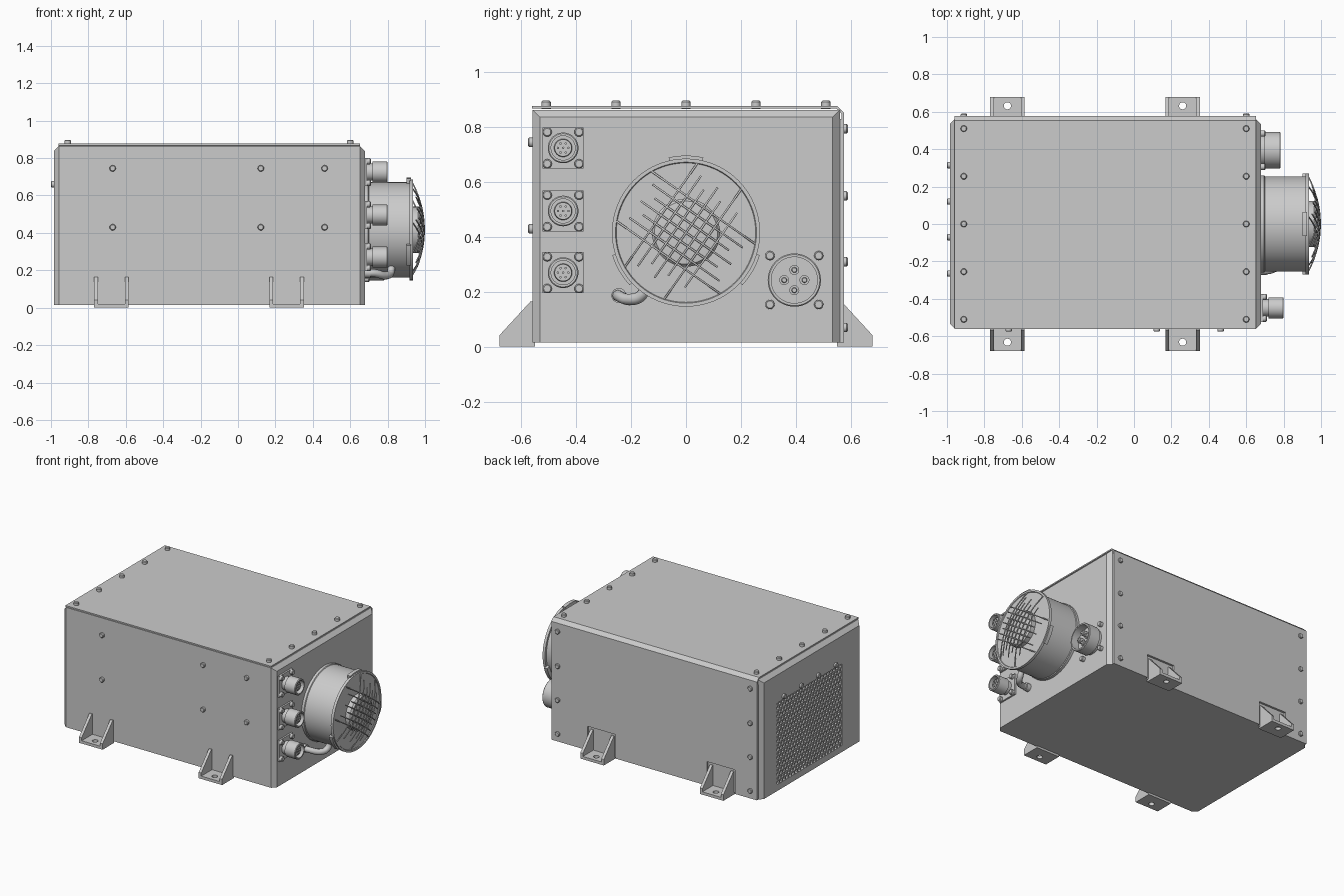
import bpy, bmesh, math
from mathutils import Vector

if "Cube" in bpy.data.objects:
    bpy.data.objects.remove(bpy.data.objects["Cube"])


def finish(name, bm):
    bmesh.ops.remove_doubles(bm, verts=bm.verts, dist=1e-5)
    bmesh.ops.recalc_face_normals(bm, faces=bm.faces)
    me = bpy.data.meshes.new(name)
    bm.to_mesh(me)
    bm.free()
    ob = bpy.data.objects.new(name, me)
    bpy.context.collection.objects.link(ob)
    return ob


def prism(name, pts, vec):
    """Extrude a flat outline along a vector."""
    bm = bmesh.new()
    f = bm.faces.new([bm.verts.new(p) for p in pts])
    r = bmesh.ops.extrude_face_region(bm, geom=[f])
    bmesh.ops.translate(bm, vec=vec, verts=[v for v in r['geom'] if isinstance(v, bmesh.types.BMVert)])
    return finish(name, bm)


def box(name, a, b):
    return prism(name, [(a[0], a[1], a[2]), (b[0], a[1], a[2]), (b[0], b[1], a[2]), (a[0], b[1], a[2])],
                 (0, 0, b[2] - a[2]))


def lathe(name, profile, loc, axis=(1, 0, 0), n=32):
    """Revolve (height, radius) pairs about an axis; the ends are capped."""
    bm = bmesh.new()
    q = Vector(axis).to_track_quat('Z', 'Y')
    rings = []
    for h, r in profile:
        rings.append([bm.verts.new(Vector(loc) + q @ Vector((r * math.cos(2 * math.pi * i / n),
                      r * math.sin(2 * math.pi * i / n), h))) for i in range(n)])
    for a, b in zip(rings, rings[1:]):
        for i in range(n):
            bm.faces.new((a[i], a[(i + 1) % n], b[(i + 1) % n], b[i]))
    bm.faces.new(rings[0])
    bm.faces.new(rings[-1])
    return finish(name, bm)


def screw(name, loc, axis, h=0.02):
    lathe(name, [(-0.01, 0.017), (h - 0.004, 0.017), (h, 0.013)], loc, axis, 16)


def cut(ob, cutter):
    cutter.hide_render = True
    m = ob.modifiers.new("cut", 'BOOLEAN')
    m.object, m.operation, m.solver = cutter, 'DIFFERENCE', 'EXACT'
    bpy.context.view_layer.objects.active = ob
    bpy.ops.object.modifier_apply(modifier=m.name)
    bpy.data.objects.remove(cutter)


def tube(name, splines, r, kind='POLY'):
    cu = bpy.data.curves.new(name, 'CURVE')
    cu.dimensions, cu.bevel_depth, cu.bevel_resolution, cu.use_fill_caps = '3D', r, 2, True
    for pts in splines:
        s = cu.splines.new(kind)
        if kind == 'BEZIER':
            s.bezier_points.add(len(pts) - 1)
            for bp, p in zip(s.bezier_points, pts):
                bp.co, bp.handle_left_type, bp.handle_right_type = p, 'AUTO', 'AUTO'
        else:
            s.points.add(len(pts) - 1)
            for sp, p in zip(s.points, pts):
                sp.co = (*p, 1)
    ob = bpy.data.objects.new(name, cu)
    bpy.context.collection.objects.link(ob)


# Housing: end faces folded with a chamfer on the upright and top edges
X0, X1, Y0, Y1 = -0.985, 0.678, -0.56, 0.562
body = box("housing", (X0, Y0, 0.015), (X1, Y1, 0.864))
bm = bmesh.new()
bm.from_mesh(body.data)
edges = []
for e in bm.edges:
    d, m = e.verts[0].co - e.verts[1].co, (e.verts[0].co + e.verts[1].co) / 2
    if abs(d.z) > 0.1 or (abs(d.y) > 0.1 and m.z > 0.5):
        edges.append(e)
bmesh.ops.bevel(bm, geom=edges, offset=0.027, segments=1, affect='EDGES', profile=0.5)
bm.to_mesh(body.data)
bm.free()

# Intake grille on the left end: recess plus hexagon-perforated plate
cut(body, box("intake_cutter", (-1.1, -0.34, 0.06), (X0 + 0.05, 0.39, 0.64)))
R = 0.0196
bm = bmesh.new()
for row in range(20):
    for col in range(22):
        cy = -0.34 + (col + 0.5 * (row % 2)) * R * math.sqrt(3)
        cz = 0.071 + row * R * 1.5
        ring = lambda s, x: [bm.verts.new((x, cy + s * R * math.sin(k * math.pi / 3),
                                           cz + s * R * math.cos(k * math.pi / 3))) for k in range(6)]
        o, i, b = ring(1, X0 + 0.003), ring(0.68, X0 + 0.003), ring(0.68, X0 + 0.015)
        for k in range(6):
            j = (k + 1) % 6
            bm.faces.new((o[k], o[j], i[j], i[k]))
            bm.faces.new((i[k], i[j], b[j], b[k]))
finish("intake_grille", bm)
for y in (0.315, 0.12, -0.07, -0.265):
    screw("grille_screw", (X0, y, 0.66), (-1, 0, 0), 0.015)

# Cover: top sheet with a folded edge, and the rear sheet notched for the feet
LX0, LX1 = -0.96, 0.652
prof = [(-0.562, 0.868), (-0.562, 0.877), (0.553, 0.877), (0.577, 0.853), (0.577, 0.83),
        (0.567, 0.83), (0.567, 0.849), (0.549, 0.868)]
prism("top_cover", [(LX0, y, z) for y, z in prof], (LX1 - LX0, 0, 0))
FEET = (-0.677, 0.26)
outline = [(LX0, 0.83), (LX0, 0.015)]
for x in FEET:
    outline += [(x - 0.11, 0.015), (x - 0.11, 0.185), (x + 0.11, 0.185), (x + 0.11, 0.015)]
outline += [(LX1, 0.015), (LX1, 0.83)]
prism("rear_cover", [(x, 0.56, z) for x, z in outline], (0, 0.017, 0))
for x in (-0.91, 0.6):
    for y in (-0.51, -0.255, 0, 0.255, 0.51):
        screw("top_screw", (x, y, 0.877), (0, 0, 1))
    for z in (0.07, 0.31, 0.55, 0.795):
        screw("rear_screw", (x, 0.577, z), (0, 1, 0), 0.013)
for x in (-0.67, 0.122, 0.463):
    for z in (0.43, 0.745):
        screw("front_screw", (x, Y0, z), (0, -1, 0), 0.016)

# Mounting feet: drilled base with two sloped gussets
for s in (-1, 1):
    for x in FEET:
        base = box("foot_base", (x - 0.092, s * 0.55, 0), (x + 0.092, s * 0.68, 0.02))
        cut(base, lathe("hole_cutter", [(-0.05, 0.019), (0.07, 0.019)], (x, s * 0.632, 0), (0, 0, 1)))
        for side in (-1, 1):
            g = [(0.55, 0), (0.68, 0), (0.68, 0.042), (0.567, 0.165), (0.55, 0.165)]
            prism("foot_gusset", [(x + side * 0.092, s * y, z) for y, z in g], (-side * 0.02, 0, 0))

# Three signal connectors with flange, socket and pins
for z in (0.725, 0.495, 0.27):
    y = -0.448
    box("connector_flange", (X1 - 0.01, y - 0.075, z - 0.075), (X1 + 0.012, y + 0.075, z + 0.075))
    lathe("connector_barrel", [(0, 0.046), (0.04, 0.046), (0.04, 0.056), (0.118, 0.056), (0.122, 0.052),
                               (0.122, 0.044), (0.08, 0.044), (0.08, 0.033), (0.105, 0.031)], (X1, y, z))
    for k in range(7):
        r, a = (0.019 if k else 0), k * math.pi / 3
        lathe("connector_pin", [(0.1, 0.0045), (0.112, 0.0045)],
              (X1, y + r * math.cos(a), z + r * math.sin(a)), n=8)
    for dy in (-0.058, 0.058):
        for dz in (-0.058, 0.058):
            screw("connector_screw", (X1 + 0.012, y + dy, z + dz), (1, 0, 0))

# Power connector with four contacts
y, z = 0.395, 0.243
lathe("power_connector", [(-0.01, 0.088), (0.02, 0.088), (0.02, 0.097), (0.102, 0.097), (0.106, 0.093),
                          (0.106, 0.084), (0.05, 0.084)], (X1, y, z), n=48)
for k in range(4):
    a = k * math.pi / 2
    lathe("power_contact", [(0.04, 0.018), (0.085, 0.018), (0.085, 0.01), (0.095, 0.008)],
          (X1, y + 0.037 * math.cos(a), z + 0.037 * math.sin(a)), n=20)
for dy in (-0.089, 0.089):
    for dz in (-0.089, 0.089):
        screw("power_screw", (X1, y + dy, z + dz), (1, 0, 0), 0.025)

# Fan: drum, rim and hub
FZ = 0.416
lathe("fan_drum", [(-0.01, 0.26), (0.018, 0.26), (0.022, 0.255), (0.238, 0.255), (0.238, 0.27), (0.257, 0.27),
                   (0.257, 0.257), (0.252, 0.254)], (X1, 0, FZ), n=80)
lathe("fan_hub", [(0.24, 0.124), (0.285, 0.124), (0.295, 0.115), (0.298, 0.09)], (X1, 0, FZ), n=48)
for mid in (90, 210, 330):
    arc = lambda r: [(0.9, r * math.cos(math.radians(mid + t)), FZ + r * math.sin(math.radians(mid + t)))
                     for t in range(-13, 14, 2)]
    prism("fan_clip", arc(0.25) + arc(0.281)[::-1], (0.026, 0, 0))

# Domed guard: two crossing sets of wires of mixed length
wires = []
RG = 0.255
for ang, full in ((math.radians(-35), (-3, 3)), (math.radians(55), (-2, 3))):
    u, v = (math.cos(ang), math.sin(ang)), (-math.sin(ang), math.cos(ang))
    for k in range(-3, 4):
        d = k * 0.037
        half = math.sqrt(RG * RG - d * d) if k in full else (0.2 if k % 2 == 0 else 0.165)
        pts = []
        for i in range(17):
            t = half * (i / 8 - 1)
            x = 0.932 + 0.064 * (1 - (t * t + d * d) / RG ** 2)
            pts.append((x, t * u[0] + d * v[0], FZ + t * u[1] + d * v[1]))
        wires.append(pts)
tube("fan_guard", wires, 0.0038)

# Cable from the end wall into the fan drum
tube("fan_cable", [[(0.67, -0.245, 0.187), (0.73, -0.245, 0.185), (0.79, -0.205, 0.172),
                    (0.815, -0.165, 0.185), (0.82, -0.14, 0.235)]], 0.021, 'BEZIER')
lathe("cable_gland", [(-0.01, 0.027), (0.03, 0.027)], (X1, -0.245, 0.187), n=24)

# Smooth shading on round parts, sharp edges kept
bpy.ops.object.select_all(action='DESELECT')
for ob in bpy.context.scene.objects:
    if ob.type == 'MESH':
        ob.select_set(True)
        bpy.context.view_layer.objects.active = ob
bpy.ops.object.shade_smooth_by_angle(angle=math.radians(30))
